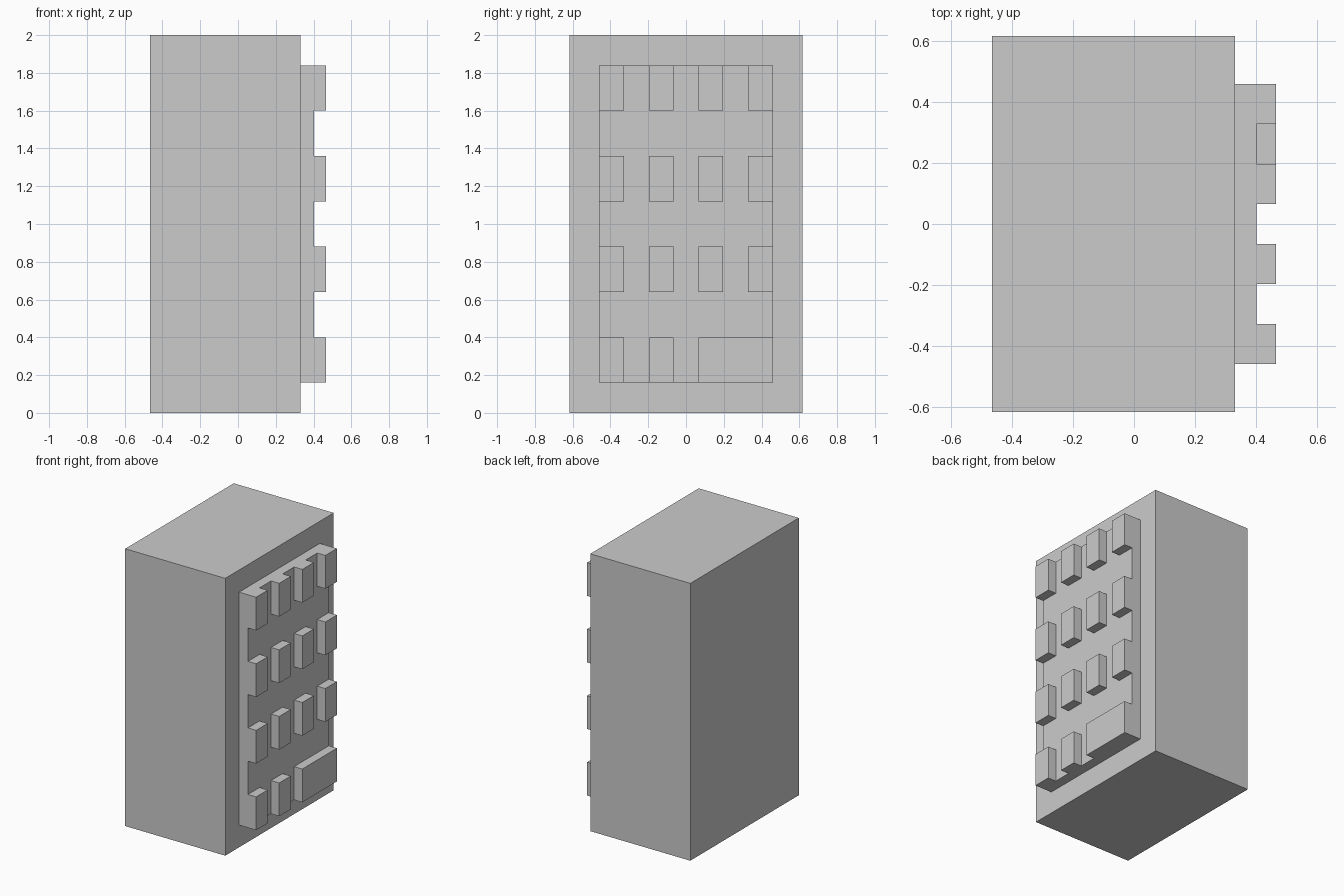
import bpy
import bmesh
from mathutils import Matrix, Vector

if "Cube" in bpy.data.objects:
    bpy.data.objects.remove(bpy.data.objects["Cube"])


def box(name, lo, hi):
    lo, hi = Vector(lo), Vector(hi)
    bm = bmesh.new()
    size = Matrix.Diagonal((*(hi - lo), 1))
    bmesh.ops.create_cube(bm, size=1, matrix=size)
    mesh = bpy.data.meshes.new(name)
    bm.to_mesh(mesh)
    bm.free()
    obj = bpy.data.objects.new(name, mesh)
    obj.location = (lo + hi) / 2
    bpy.context.collection.objects.link(obj)
    return obj


BACK, FACE, PANEL, KEY = -0.467, 0.331, 0.402, 0.467   # x depths
HALF_W = 0.46                                          # panel half width
BOTTOM, TOP = 0.16, 1.84                               # panel height range
KEY_W = 2 * HALF_W / 7                                 # four keys, three equal gaps
KEY_H = (TOP - BOTTOM) / 7

# Main housing and raised panel
box("housing", (BACK, -0.618, 0), (FACE, 0.618, 2))
box("key_panel", (FACE, -HALF_W, BOTTOM), (PANEL, HALF_W, TOP))

# Key grid; the last key of the bottom row is double width
for row in range(4):
    z = BOTTOM + 2 * row * KEY_H
    for col in range(3 if row == 0 else 4):
        wide = row == 0 and col == 2
        y = -HALF_W + 2 * col * KEY_W
        width = KEY_W * (3 if wide else 1)
        name = "wide_key" if wide else f"key_row{row + 1}_{col + 1}"
        box(name, (PANEL, y, z), (KEY, y + width, z + KEY_H))
